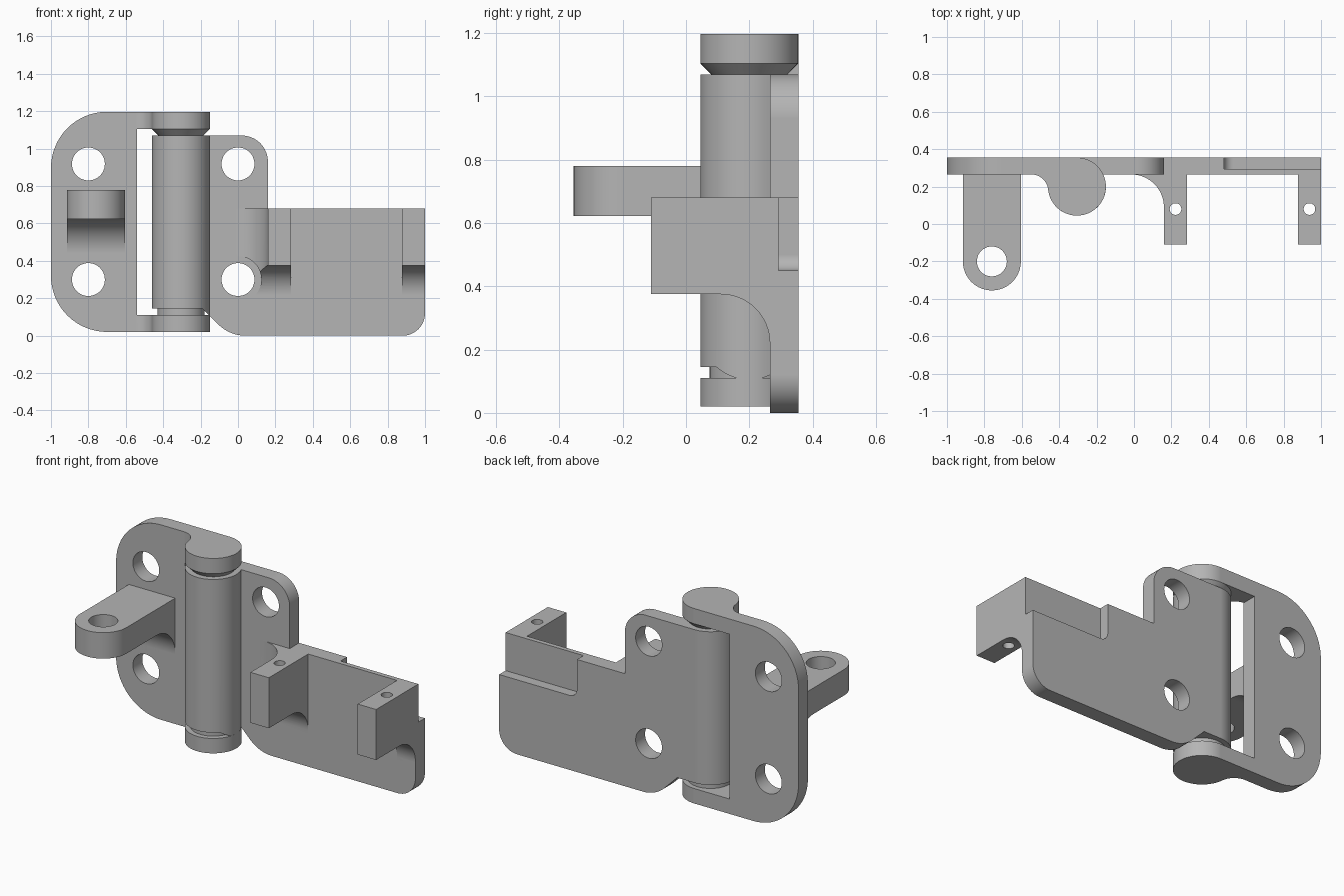
import bpy
import bmesh
import math
from mathutils import Vector

cube = bpy.data.objects.get("Cube")
if cube:
    bpy.data.objects.remove(cube, do_unlink=True)

steel = bpy.data.materials.new("light_grey_steel")
GREY = (0.46, 0.46, 0.46, 1)
steel.use_nodes = True
steel.diffuse_color = GREY
steel.node_tree.nodes["Principled BSDF"].inputs["Base Color"].default_value = GREY

# Shared dimensions
BACK, FACE = 0.355, 0.265          # rear and front of both plates
PIN = (-0.305, 0.2)                # hinge axis
R = 0.155                          # barrel radius


def rounded(corners, steps=16):
    """Outline from (a, b[, radius]) corners, each radius made an arc."""
    out = []
    for i, c in enumerate(corners):
        p = Vector(c[:2])
        if len(c) < 3:
            out.append(p)
            continue
        u = (Vector(corners[i - 1][:2]) - p).normalized()
        v = (Vector(corners[(i + 1) % len(corners)][:2]) - p).normalized()
        half = u.angle(v) / 2
        centre = p + (u + v).normalized() * c[2] / math.sin(half)
        start = p + u * c[2] / math.tan(half) - centre
        end = p + v * c[2] / math.tan(half) - centre
        total = start.angle(end)
        for k in range(steps + 1):
            t = k / steps
            out.append(centre + (start * math.sin((1 - t) * total)
                                 + end * math.sin(t * total)) / math.sin(total))
    return out


def arc(centre, radius, a0, a1, steps=48):
    angles = [math.radians(a0 + (a1 - a0) * k / steps) for k in range(steps + 1)]
    return [Vector((centre[0] + radius * math.cos(a),
                    centre[1] + radius * math.sin(a))) for a in angles]


def finish(name, bm):
    bmesh.ops.recalc_face_normals(bm, faces=bm.faces)
    mesh = bpy.data.meshes.new(name)
    bm.to_mesh(mesh)
    bm.free()
    mesh.materials.append(steel)
    obj = bpy.data.objects.new(name, mesh)
    bpy.context.collection.objects.link(obj)
    return obj


def prism(name, outline, axis, lo, hi):
    """Extrude a flat outline along the named axis."""
    place = {"x": lambda p, d: (d, p[0], p[1]),
             "y": lambda p, d: (p[0], d, p[1]),
             "z": lambda p, d: (p[0], p[1], d)}[axis]
    bm = bmesh.new()
    face = bm.faces.new([bm.verts.new(place(p, lo)) for p in outline])
    new = bmesh.ops.extrude_face_region(bm, geom=[face])["geom"]
    shift = Vector(place((0, 0), hi - lo))
    bmesh.ops.translate(bm, vec=shift,
                        verts=[g for g in new if isinstance(g, bmesh.types.BMVert)])
    return finish(name, bm)


def cone(name, r_low, r_high, lo, hi):
    bm = bmesh.new()
    bmesh.ops.create_cone(bm, cap_ends=True, segments=64, radius1=r_low,
                          radius2=r_high, depth=hi - lo)
    bmesh.ops.translate(bm, verts=bm.verts, vec=(*PIN, (lo + hi) / 2))
    return finish(name, bm)


def combine(obj, tool, operation):
    """Apply a boolean and discard the helper."""
    tool.hide_render = True
    mod = obj.modifiers.new("boolean", "BOOLEAN")
    mod.operation, mod.object, mod.solver = operation, tool, "EXACT"
    bpy.context.view_layer.update()
    graph = bpy.context.evaluated_depsgraph_get()
    result = bpy.data.meshes.new_from_object(obj.evaluated_get(graph))
    obj.modifiers.clear()
    obj.data = result
    bpy.data.objects.remove(tool, do_unlink=True)


def drill(obj, centre, radius, axis):
    circle = arc(centre, radius, 0, 360)[:-1]
    combine(obj, prism("drill", circle, axis, -1, 2), "DIFFERENCE")


# Fixed leaf: plan with rolled knuckle, trimmed by a C-shaped front outline
fillet = 0.09
fc = Vector((PIN[0] - math.sqrt((R + fillet) ** 2 - (FACE - fillet - PIN[1]) ** 2),
             FACE - fillet))
join = math.degrees(math.atan2(fc.y - PIN[1], fc.x - PIN[0])) % 360
plan = [Vector((-1, BACK)), Vector((-1, FACE))]
plan += arc(fc, fillet, 90, join - 180, 16)
plan += arc(PIN, R, join, 450)[1:]
fixed = prism("fixed_leaf", plan, "z", -0.2, 1.4)
outline = rounded([(-1, 0.02, 0.3), (-0.1, 0.02), (-0.1, 0.11), (-0.54, 0.11),
                   (-0.54, 1.105), (-0.1, 1.105), (-0.1, 1.197), (-1, 1.197, 0.3)])
combine(fixed, prism("trim", outline, "y", -1, 1), "INTERSECT")

# Moving leaf: barrel and plate, trimmed by its front outline
meet = math.degrees(math.asin((FACE - PIN[1]) / R))
plan = arc(PIN, R, 90, 360 + meet)
plan += [Vector((1, FACE)), Vector((1, BACK))]
moving = prism("moving_leaf", plan, "z", -0.2, 1.4)
outline = rounded([(-0.5, 1.07), (-0.5, 0.145), (-0.19, 0.145), (-0.045, 0, 0.205),
                   (1, 0, 0.12), (1, 0.68), (0.16, 0.68), (0.16, 1.07, 0.14)])
combine(moving, prism("trim", outline, "y", -1, 1), "INTERSECT")

# Rear recess of the moving leaf
pocket = rounded([(0.48, 0.45, 0.05), (1.1, 0.45), (1.1, 0.8), (0.48, 0.8)])
combine(moving, prism("pocket", pocket, "y", 0.293, 0.5), "DIFFERENCE")

# Mounting holes
for leaf, x in ((fixed, -0.8), (moving, 0.0)):
    for z in (0.3, 0.918):
        drill(leaf, (x, z), 0.088, "y")

# Hinge pin: tapered collar above the barrel, neck below
collar = cone("upper_collar", 0.12, R, 1.07, 1.105)
neck = cone("lower_neck", 0.125, 0.125, 0.105, 0.15)

# Eye lug with rounded tip and a fillet underneath
plan = arc((-0.76, -0.2), R, 180, 360) + [Vector((-0.605, 0.3)), Vector((-0.915, 0.3))]
lug = prism("eye_lug", plan, "z", 0, 1)
side = rounded([(-0.5, 0.78), (-0.5, 0.623), (FACE, 0.623, 0.18),
                (FACE, 0.4), (0.3, 0.4), (0.3, 0.78)])
combine(lug, prism("trim", side, "x", -1.2, 0), "INTERSECT")
drill(lug, (-0.76, -0.2), 0.08, "z")

# Two bracket arms sharing a side profile; the inner one flares into the plate
side = rounded([(-0.11, 0.68), (-0.11, 0.375), (FACE, 0.375, R),
                (FACE, 0.2), (0.28, 0.2), (0.28, 0.68)])
inner_plan = rounded([(0.283, -0.5), (0.283, 0.4), (-0.05, 0.4), (-0.05, FACE),
                      (0.16, FACE, 0.175), (0.16, -0.5)])
outer_plan = [(0.877, -0.5), (1, -0.5), (1, 0.4), (0.877, 0.4)]
arms = []
for name, plan, x in (("inner_arm", inner_plan, 0.222), ("outer_arm", outer_plan, 0.938)):
    arm = prism(name, plan, "z", 0, 1)
    combine(arm, prism("trim", side, "x", -0.5, 1.5), "INTERSECT")
    drill(arm, (x, 0.08), 0.031, "z")
    arms.append(arm)

# Screw-head clearance beside the lower hole
drill(arms[0], (0, 0.3), 0.125, "y")

# Smooth curved faces, keep machined edges crisp
for obj in [fixed, moving, collar, neck, lug] + arms:
    bpy.ops.object.select_all(action="DESELECT")
    obj.select_set(True)
    bpy.context.view_layer.objects.active = obj
    bpy.ops.object.shade_smooth_by_angle(angle=math.radians(25))
    mod = obj.modifiers.new("even_normals", "WEIGHTED_NORMAL")
    mod.keep_sharp = True
